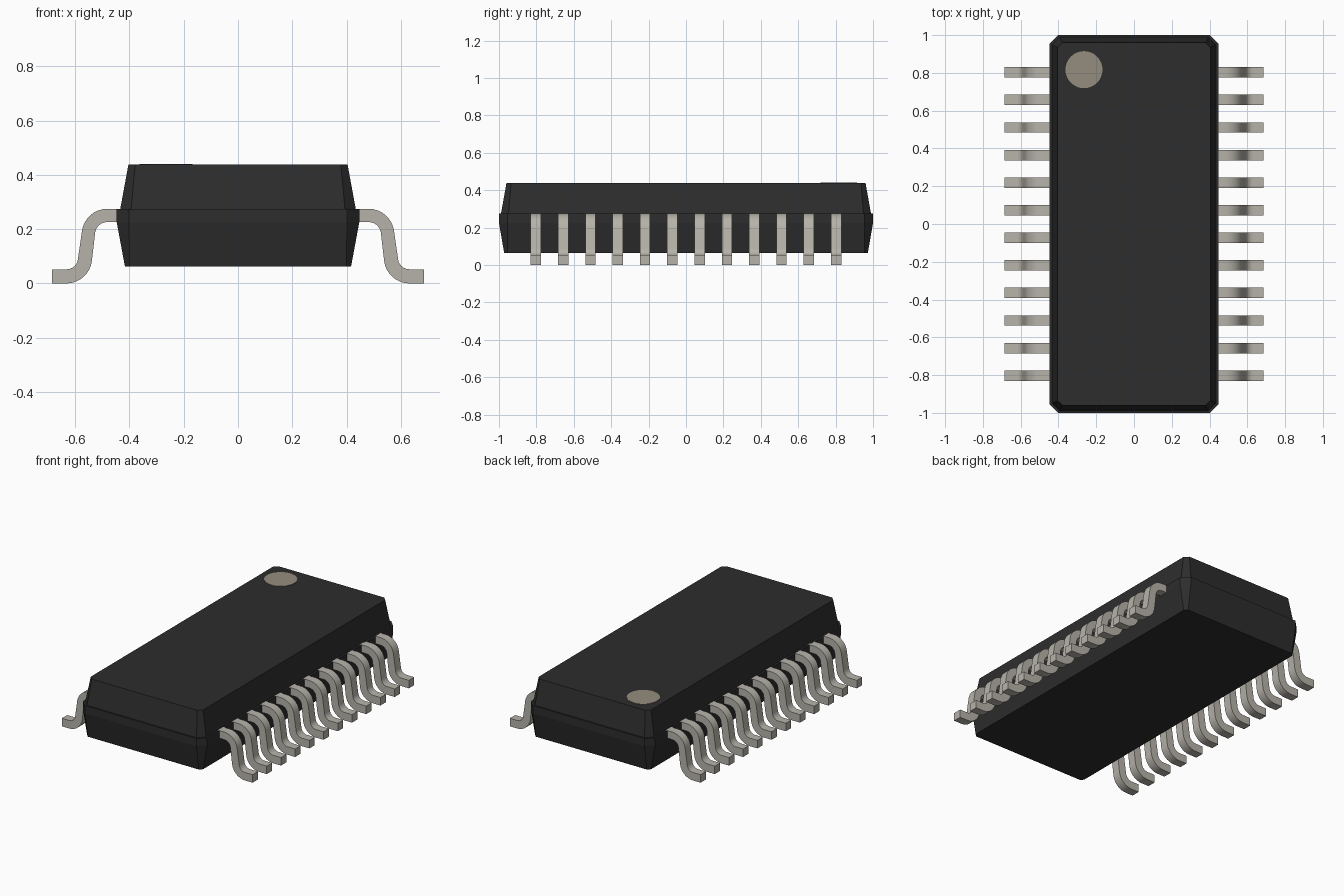
import bpy, bmesh, math

cube = bpy.data.objects.get("Cube")
if cube:
    bpy.data.objects.remove(cube, do_unlink=True)


def material(name, rgb):
    m = bpy.data.materials.new(name)
    m.use_nodes = True
    m.diffuse_color = (*rgb, 1)
    m.node_tree.nodes["Principled BSDF"].inputs["Base Color"].default_value = (*rgb, 1)
    return m


BLACK = material("black plastic", (0.026, 0.026, 0.026))
METAL = material("tinned metal", (0.47, 0.45, 0.40))
TAN = material("marker tan", (0.30, 0.265, 0.205))


def finish(name, bm, mat, smooth=False):
    bmesh.ops.recalc_face_normals(bm, faces=bm.faces)
    mesh = bpy.data.meshes.new(name)
    bm.to_mesh(mesh)
    bm.free()
    mesh.materials.append(mat)
    ob = bpy.data.objects.new(name, mesh)
    bpy.context.collection.objects.link(ob)
    if smooth:
        bpy.ops.object.select_all(action="DESELECT")
        ob.select_set(True)
        bpy.context.view_layer.objects.active = ob
        bpy.ops.object.shade_smooth_by_angle(angle=math.radians(35))
    return ob


# Package body: chamfered rectangles (z, half x, half y, chamfer) lofted upward
LEVELS = [
    (0.063, 0.417, 0.972, 0.018),
    (0.225, 0.447, 1.000, 0.045),
    (0.275, 0.447, 1.000, 0.045),
    (0.275, 0.434, 0.989, 0.040),
    (0.438, 0.404, 0.960, 0.025),
]
bm = bmesh.new()
rings = []
for z, x, y, c in LEVELS:
    outline = [(x, y - c), (x - c, y), (c - x, y), (-x, y - c),
               (-x, c - y), (c - x, -y), (x - c, -y), (x, c - y)]
    rings.append([bm.verts.new((px, py, z)) for px, py in outline])
for low, high in zip(rings, rings[1:]):
    for i in range(8):
        j = (i + 1) % 8
        bm.faces.new((low[i], low[j], high[j], high[i]))
bm.faces.new(rings[0])
bm.faces.new(rings[-1])
finish("package_body", bm, BLACK)

# Pin one marker: thin disc on the top face
bm = bmesh.new()
bmesh.ops.create_cone(bm, cap_ends=True, segments=48, radius1=0.098,
                      radius2=0.098, depth=0.004)
bmesh.ops.translate(bm, verts=bm.verts, vec=(-0.265, 0.817, 0.438))
finish("pin_one_marker", bm, TAN)


def arc(cx, cz, r, start, end, n=8):
    angles = [math.radians(start + (end - start) * i / n) for i in range(n + 1)]
    return [(cx + r * math.cos(a), cz + r * math.sin(a)) for a in angles]


# Gull-wing lead: shoulder bend, sloping shin and foot bend as two edge lines
outer = [(0.425, 0.275)] + arc(0.482, 0.181, 0.094, 90, 8) \
    + arc(0.632, 0.094, 0.042, 188, 270) + [(0.686, 0.052)]
inner = [(0.425, 0.226)] + arc(0.482, 0.181, 0.045, 90, 8) \
    + arc(0.632, 0.094, 0.094, 188, 270) + [(0.686, 0.0)]


def lead_mesh(side):
    bm = bmesh.new()
    half = 0.0275
    sections = []
    for (xo, zo), (xi, zi) in zip(outer, inner):
        sections.append([bm.verts.new((side * x, y, z)) for x, y, z in
                         ((xo, -half, zo), (xo, half, zo), (xi, half, zi), (xi, -half, zi))])
    for a, b in zip(sections, sections[1:]):
        for i in range(4):
            j = (i + 1) % 4
            bm.faces.new((a[i], a[j], b[j], b[i]))
    bm.faces.new(sections[0])
    bm.faces.new(sections[-1])
    return bm


# Twelve leads along each long side, sharing one mesh per side
for side, label in ((1, "left"), (-1, "right")):
    first = finish(f"{label}_lead_1", lead_mesh(side), METAL, smooth=True)
    first.location.y = -0.803
    for i in range(1, 12):
        lead = first.copy()
        lead.name = f"{label}_lead_{i + 1}"
        lead.location.y = -0.803 + i * 0.146
        bpy.context.collection.objects.link(lead)
